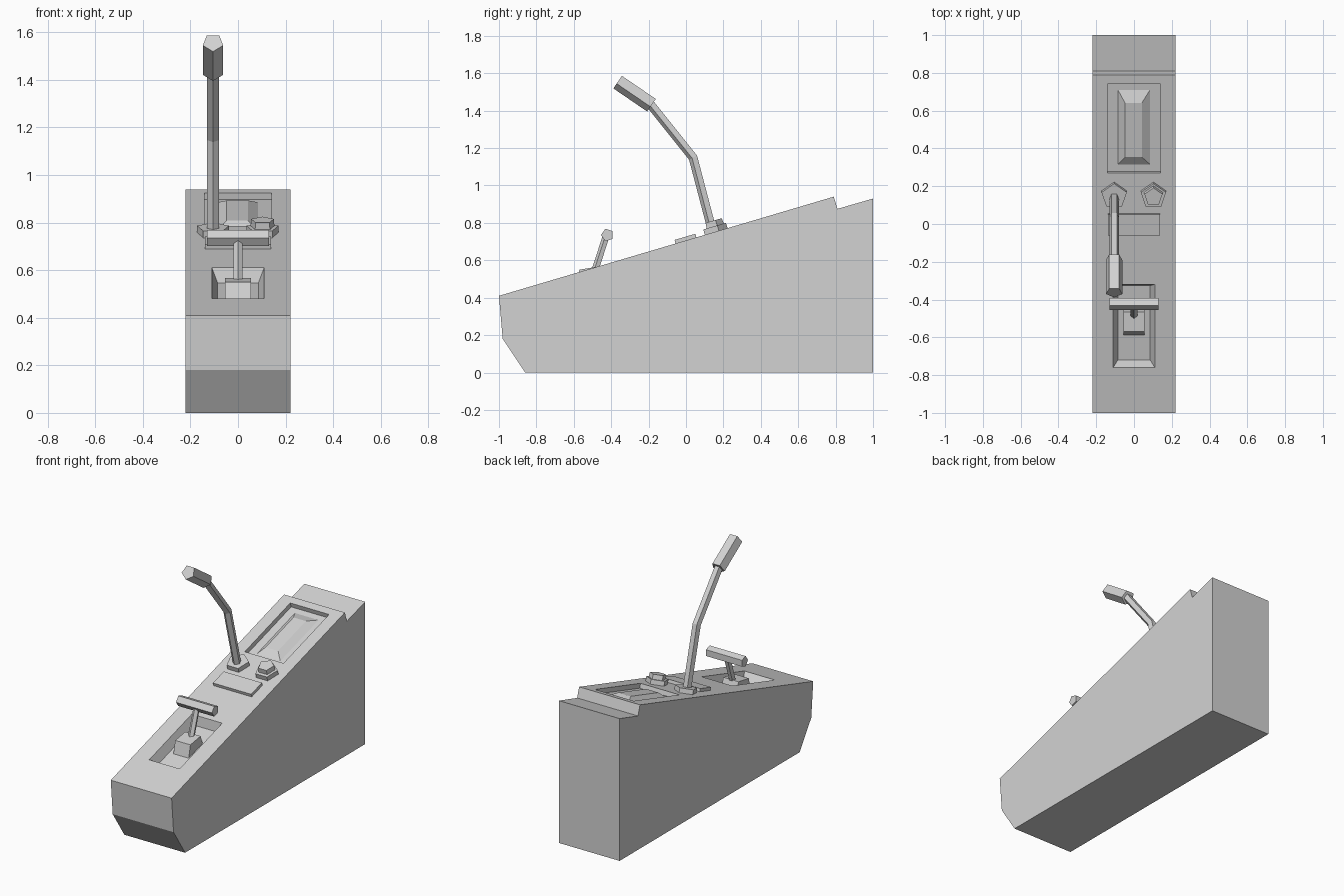
import bpy, bmesh, math
from mathutils import Vector

if "Cube" in bpy.data.objects:
    bpy.data.objects.remove(bpy.data.objects["Cube"])

grey = bpy.data.materials.new("plain_grey")
grey.use_nodes = True
GREY = (0.65, 0.65, 0.65, 1)
grey.diffuse_color = GREY
grey.node_tree.nodes["Principled BSDF"].inputs["Base Color"].default_value = GREY

WIDTH = 0.44
SLOPE = math.atan2(0.53, 1.79)
ALONG = Vector((0, math.cos(SLOPE), math.sin(SLOPE)))
NORMAL = Vector((0, -math.sin(SLOPE), math.cos(SLOPE)))
ACROSS = Vector((1, 0, 0))


def on_slope(x, y, n=0):
    """Point on the sloping top at x, y, raised by n along its normal."""
    return Vector((x, y, 0.706 + y * math.tan(SLOPE))) + NORMAL * n


def loft(name, rings):
    """Closed solid through equal-length rings of points."""
    bm = bmesh.new()
    loops = [[bm.verts.new(p) for p in ring] for ring in rings]
    for a, b in zip(loops, loops[1:]):
        for i in range(len(a)):
            j = (i + 1) % len(a)
            bm.faces.new((a[i], a[j], b[j], b[i]))
    bm.faces.new(loops[0][::-1])
    bm.faces.new(loops[-1])
    bmesh.ops.recalc_face_normals(bm, faces=bm.faces)
    mesh = bpy.data.meshes.new(name)
    bm.to_mesh(mesh)
    bm.free()
    mesh.materials.append(grey)
    obj = bpy.data.objects.new(name, mesh)
    bpy.context.collection.objects.link(obj)
    return obj


def pentagon(center, apex, side, r):
    return [center + r * (math.cos(t) * apex + math.sin(t) * side)
            for t in (math.tau * i / 5 for i in range(5))]


def rectangle(center, half_x, half_u):
    return [center + ACROSS * sx * half_x + ALONG * su * half_u
            for sx, su in ((-1, -1), (1, -1), (1, 1), (-1, 1))]


def rod(name, x, path, r):
    """Five-sided rod through (y, z) points, ridge on its rear side."""
    pts = [Vector((x, y, z)) for y, z in path]
    rings = []
    for i, p in enumerate(pts):
        before = (p - pts[i - 1]).normalized() if i else None
        after = (pts[i + 1] - p).normalized() if i + 1 < len(pts) else None
        axis = ((before or after) + (after or before)).normalized()
        miter = 1 / axis.dot(before or after)
        rings.append(pentagon(p, axis.cross(ACROSS) * -miter, ACROSS, r))
    # Keep the ridge facing up and back
    return loft(name, rings)


def cut(target, cutter):
    cutter.hide_render = True
    mod = target.modifiers.new("recess", 'BOOLEAN')
    mod.operation = 'DIFFERENCE'
    mod.solver = 'EXACT'
    mod.object = cutter
    bpy.context.view_layer.objects.active = target
    bpy.ops.object.modifier_apply(modifier=mod.name)
    bpy.data.objects.remove(cutter)


# Wedge body with a notch near the rear
profile = [(-1, 0.41), (0.79, 0.94), (0.81, 0.875), (1, 0.93),
           (1, 0), (-0.86, 0), (-0.98, 0.18)]
body = loft("console_body", [[Vector((x, y, z)) for y, z in profile]
                             for x in (-WIDTH / 2, WIDTH / 2)])

# Tapered well for the cross handle
half = 0.22 / math.cos(SLOPE)
cut(body, loft("well_cutter", [
    rectangle(on_slope(0, -0.54, -0.06), 0.086, half - 0.024),
    rectangle(on_slope(0, -0.54), 0.11, half),
    rectangle(on_slope(0, -0.54, 0.05), 0.11, half)]))

# Shallow rear tray with a raised pad
half = 0.235 / math.cos(SLOPE)
cut(body, loft("tray_cutter", [
    rectangle(on_slope(0, 0.505, n), 0.14, half) for n in (-0.03, 0.05)]))
loft("tray_pad", [rectangle(on_slope(0, 0.505, -0.032), 0.088, 0.21),
                  rectangle(on_slope(-0.003, 0.497, -0.003), 0.045, 0.15)])

# Flat plate
loft("flat_plate", [rectangle(on_slope(0, 0, n), 0.138, 0.058)
                    for n in (-0.01, 0.02)])

# Five-sided knob and lever socket
for name, x in (("lever_socket", -0.105), ("knob_base", 0.103)):
    loft(name, [pentagon(on_slope(x, 0.155, n), ALONG, ACROSS, 0.07)
                for n in (-0.01, 0.03)])
loft("knob_cap", [pentagon(on_slope(0.103, 0.16, n), ALONG, ACROSS, r)
                  for n, r in ((0.025, 0.053), (0.06, 0.05))])

# Bent lever with a thick grip
rod("lever", -0.105, [(0.145, 0.75), (0.04, 1.15), (-0.2, 1.45)], 0.026)
rod("lever_grip", -0.105, [(-0.182, 1.4325), (-0.363, 1.556)], 0.045)

# Cross handle on its block and stem
block = [(-0.59, 0.46), (-0.57, 0.55), (-0.465, 0.567), (-0.44, 0.5)]
loft("handle_block", [[Vector((x, y, z)) for y, z in block]
                      for x in (-0.055, 0.055)])
rod("handle_stem", 0, [(-0.49, 0.53), (-0.425, 0.73)], 0.02)
tilt = math.radians(108)
apex = Vector((0, math.cos(tilt), math.sin(tilt)))
loft("cross_handle", [pentagon(Vector((x, -0.42, 0.735)), apex,
                               apex.cross(ACROSS), 0.035)
                      for x in (-0.13, 0.13)])
